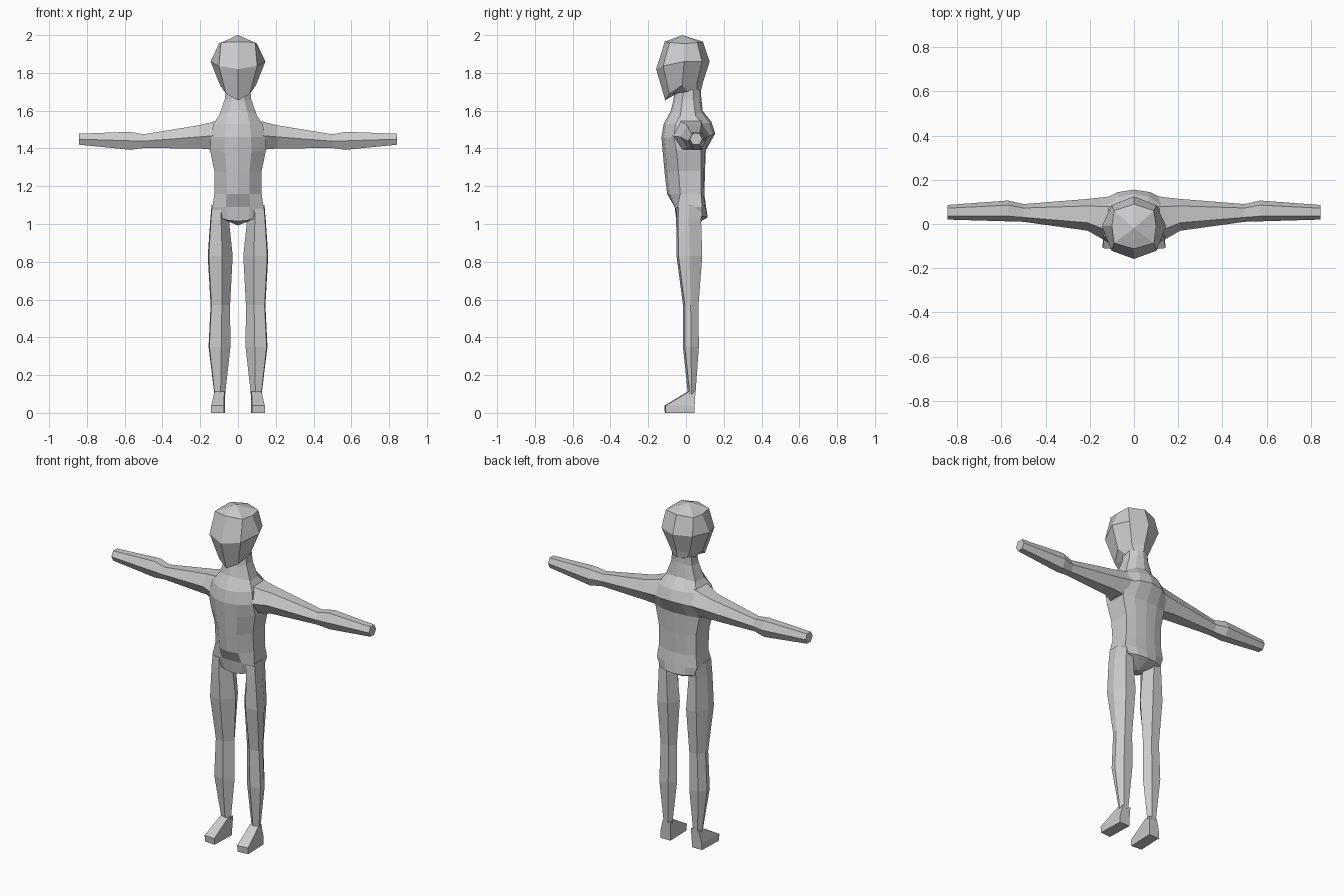
import bpy, bmesh

if "Cube" in bpy.data.objects:
    bpy.data.objects.remove(bpy.data.objects["Cube"])

grey = bpy.data.materials.new("plain grey")
grey.use_nodes = True
COLOUR = (0.6, 0.6, 0.6, 1)
grey.diffuse_color = COLOUR
grey.node_tree.nodes["Principled BSDF"].inputs["Base Color"].default_value = COLOUR


def loft(name, rings, start=None, end=None):
    """Skin a stack of closed rings; each end is a flat cap or a pole."""
    bm = bmesh.new()
    rows = [[bm.verts.new(p) for p in ring] for ring in rings]
    n = len(rows[0])
    for a, b in zip(rows, rows[1:]):
        for i in range(n):
            j = (i + 1) % n
            bm.faces.new((a[i], a[j], b[j], b[i]))
    for row, pole in ((rows[0], start), (rows[-1], end)):
        if pole:
            tip = bm.verts.new(pole)
            for i in range(n):
                bm.faces.new((row[i], row[(i + 1) % n], tip))
        else:
            bm.faces.new(row)
    bmesh.ops.recalc_face_normals(bm, faces=bm.faces)
    mesh = bpy.data.meshes.new(name)
    bm.to_mesh(mesh)
    bm.free()
    mesh.materials.append(grey)
    obj = bpy.data.objects.new(name, mesh)
    bpy.context.collection.objects.link(obj)


def whole(half):
    """Complete a half ring, listed from front centre to back centre."""
    return half + [(-x, y, z) for x, y, z in reversed(half[1:-1])]


def mix(a, b, t):
    return a + (b - a) * t


# Head: height at front, side, back; depth at front, side, back; half width, corner share
HEAD = [
    (1.965, 1.955, 1.965, -.112, -.01, .09, .10, .90),
    (1.82, 1.86, 1.86, -.158, -.01, .125, .145, .70),
    (1.655, 1.735, 1.75, -.11, -.02, .09, .095, .66),
    (1.69, 1.70, 1.70, -.06, .01, .078, .065, .65),
]


def head_ring(zf, zs, zb, front, side, back, w, k):
    return whole([(0, front, zf), (k * w, mix(front, side, .25), mix(zf, zs, .42)),
                  (w, side, zs), (k * w, mix(back, side, .3), mix(zb, zs, .5)),
                  (0, back, zb)])


loft("head", [head_ring(*r) for r in HEAD], start=(0, -.02, 2.0))

# Neck and torso: height at front, side, back; depth at front, side front, side back, back; half width
TORSO = [
    (1.71, 1.71, 1.71, -.06, -.01, .04, .08, .065),
    (1.65, 1.66, 1.68, -.068, -.02, .04, .08, .07),
    (1.60, 1.575, 1.60, -.08, -.03, .05, .088, .10),
    (1.53, 1.53, 1.54, -.118, -.055, .085, .135, .13),
    (1.46, 1.46, 1.48, -.13, -.065, .11, .155, .145),
    (1.38, 1.39, 1.39, -.123, -.05, .08, .105, .148),
    (1.27, 1.28, 1.27, -.113, -.04, .08, .10, .125),
    (1.16, 1.16, 1.15, -.10, -.03, .08, .098, .125),
    (1.09, 1.09, 1.08, -.06, -.045, .085, .108, .135),
    (1.015, 1.04, 1.035, -.05, -.03, .085, .115, .115),
]


def torso_ring(zf, zs, zb, front, side_f, side_b, back, w):
    return whole([(0, front, zf), (.48 * w, mix(front, side_f, .2), mix(zf, zs, .2)),
                  (w, side_f, zs), (w * .97, side_b, zs),
                  (.52 * w, mix(back, side_b, .25), mix(zb, zs, .25)), (0, back, zb)])


loft("torso", [torso_ring(*r) for r in TORSO], end=(0, .04, .992))

# Arm: x, front y, back y, bottom z, top z of each six-sided ring
ARM = [
    (.07, -.10, .13, 1.39, 1.56),
    (.148, -.065, .12, 1.395, 1.537),
    (.21, -.03, .113, 1.40, 1.522),
    (.50, .01, .09, 1.402, 1.475),
    (.57, .012, .106, 1.393, 1.488),
    (.843, .02, .086, 1.42, 1.478),
]


def arm_ring(x, front, back, low, top):
    f, b, mid = mix(front, back, .25), mix(front, back, .78), (low + top) / 2
    return [(x, front, mid), (x, f, top), (x, b, top),
            (x, back, mid), (x, b, low), (x, f, low)]


# Leg: z, inner x, outer x, front y, back y of each six-sided ring
LEG = [
    (1.10, .05, .140, -.050, .085),
    (1.02, .048, .147, -.052, .080),
    (.83, .028, .160, -.050, .086),
    (.57, .042, .145, -.016, .066),
    (.35, .040, .156, -.016, .068),
    (.10, .068, .125, .010, .050),
]


def leg_ring(z, inner, outer, front, back):
    mid = (front + back) / 2
    return [(inner, mid, z), (mix(inner, outer, .42), front, z),
            (mix(inner, outer, .96), front + .01, z), (outer, mid, z),
            (mix(inner, outer, .75), back, z), (mix(inner, outer, .25), back, z)]


# Foot: z, heel y, toe y, inner and outer x of the sole, toe top and ankle
FOOT = [
    (0, .045, -.112, .070, .142),
    (.038, .046, -.115, .070, .142),
    (.112, .05, .008, .067, .124),
]


def foot_ring(z, heel, toe, inner, outer):
    return [(inner, heel, z), (inner + .005, toe, z),
            (outer, toe + .006, z), (outer - .006, heel, z)]


# Limbs on both sides
for side, s in (("left", 1), ("right", -1)):
    for part, rule, rows in (("arm", arm_ring, ARM), ("leg", leg_ring, LEG),
                             ("foot", foot_ring, FOOT)):
        loft(side + "_" + part, [[(s * x, y, z) for x, y, z in rule(*r)] for r in rows])
